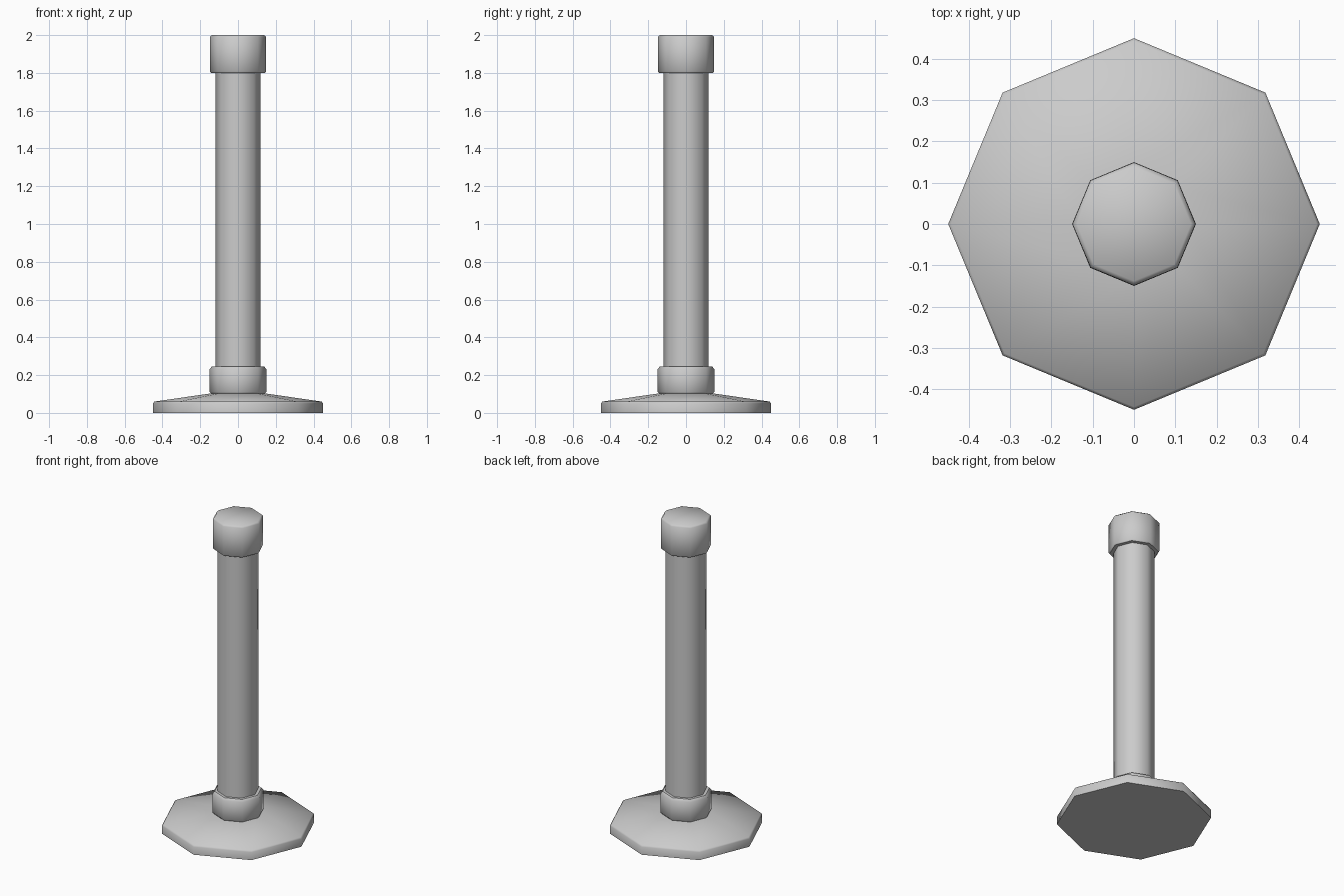
import bpy, bmesh
from math import cos, sin, pi, radians

if "Cube" in bpy.data.objects:
    bpy.data.objects.remove(bpy.data.objects["Cube"])

SIDES = 8


def lathe(name, profile):
    """Closed octagonal turned part from (radius, z) points, bottom to top."""
    bm = bmesh.new()
    rings = [[bm.verts.new((r * cos(2 * pi * i / SIDES), r * sin(2 * pi * i / SIDES), z))
              for i in range(SIDES)] for r, z in profile]
    for low, high in zip(rings, rings[1:]):
        for i in range(SIDES):
            j = (i + 1) % SIDES
            bm.faces.new((low[i], low[j], high[j], high[i]))
    bm.faces.new(rings[0][::-1])
    bm.faces.new(rings[-1])
    mesh = bpy.data.meshes.new(name)
    bm.to_mesh(mesh)
    bm.free()
    obj = bpy.data.objects.new(name, mesh)
    bpy.context.collection.objects.link(obj)
    # smooth round the sides, sharp at the flat ends
    bpy.ops.object.select_all(action='DESELECT')
    obj.select_set(True)
    bpy.context.view_layer.objects.active = obj
    bpy.ops.object.shade_smooth_by_angle(angle=radians(50))
    return obj


# Wide foot with a gently sloping top
lathe("base", [(0.45, 0), (0.45, 0.05), (0.443, 0.06), (0.13, 0.105)])
# Collar where the pole meets the base
lathe("lower_collar", [(0.142, 0.102), (0.15, 0.112), (0.15, 0.232), (0.138, 0.246)])
# Main pole
lathe("pole", [(0.12, 0.10), (0.12, 1.82)])
# Top cap
lathe("top_cap", [(0.143, 1.80), (0.149, 1.807), (0.149, 1.99), (0.138, 2.0)])
